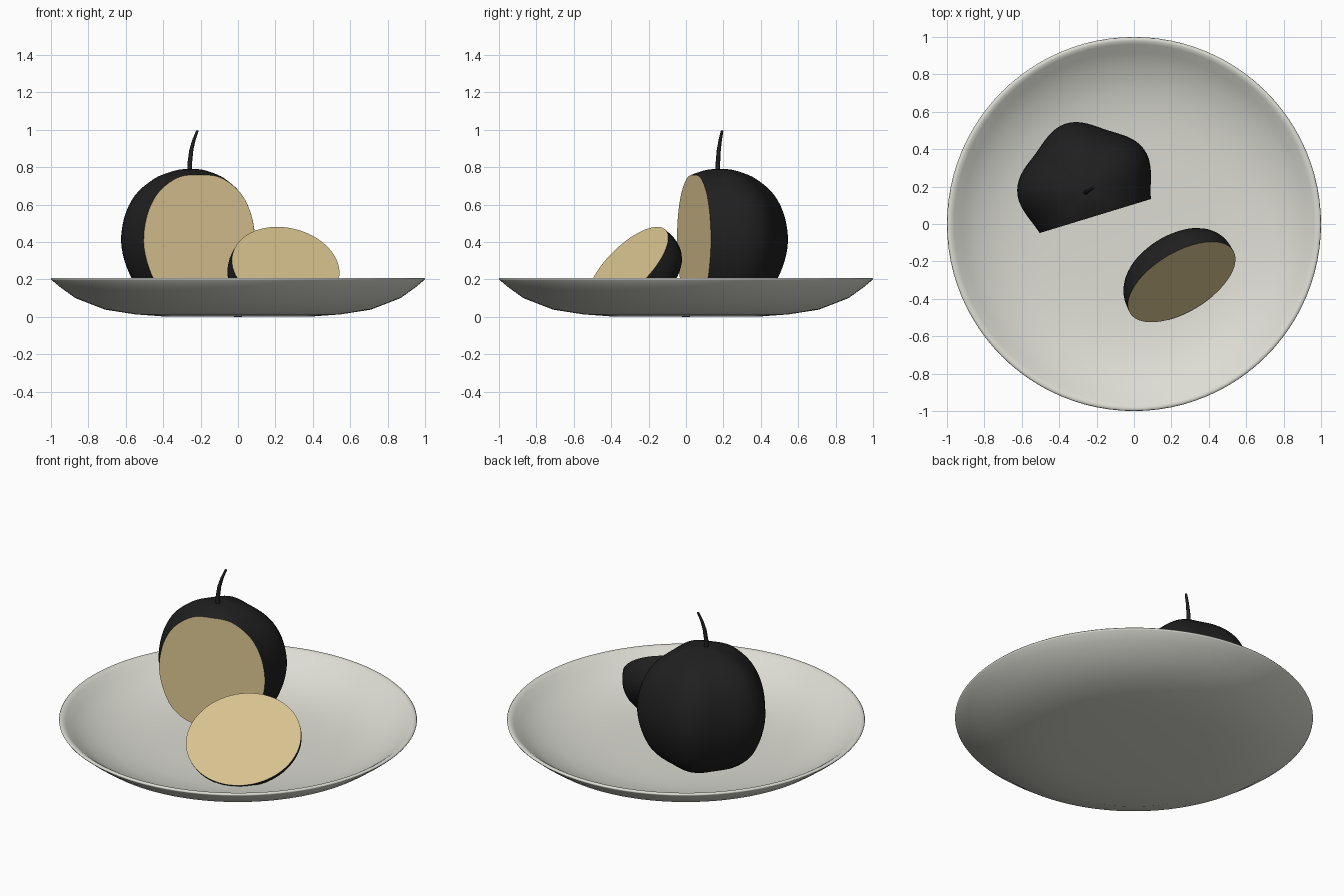
import bpy
import bmesh
from math import sin, cos, pi, radians
from mathutils import Vector

old = bpy.data.objects.get("Cube")
if old:
    bpy.data.objects.remove(old, do_unlink=True)


def material(name, color, rough=0.5):
    m = bpy.data.materials.new(name)
    m.use_nodes = True
    m.diffuse_color = (*color, 1)
    bsdf = m.node_tree.nodes["Principled BSDF"]
    bsdf.inputs["Base Color"].default_value = (*color, 1)
    bsdf.inputs["Roughness"].default_value = rough
    return m


CERAMIC = material("off white ceramic", (0.72, 0.72, 0.66))
SKIN = material("black skin", (0.014, 0.014, 0.014))
FLESH = material("cream flesh", (0.72, 0.57, 0.29))


def smooth_profile(pts, steps=3):
    """Catmull-Rom curve through 2D points."""
    p = [Vector(q) for q in pts]
    p = [p[0]] + p + [p[-1]]
    out = []
    for a, b, c, d in zip(p, p[1:], p[2:], p[3:]):
        for i in range(steps):
            t = i / steps
            out.append(0.5 * (2 * b + (c - a) * t + (2 * a - 5 * b + 4 * c - d) * t * t
                              + (3 * b - a - 3 * c + d) * t ** 3))
    return out + [p[-1]]


def skin_rings(bm, rings):
    """Join closed rings of points; one-point rings become poles."""
    loops = [[bm.verts.new(p) for p in ring] for ring in rings]
    for a, b in zip(loops, loops[1:]):
        n = max(len(a), len(b))
        for i in range(n):
            j = (i + 1) % n
            if len(a) == 1:
                bm.faces.new((a[0], b[i], b[j]))
            elif len(b) == 1:
                bm.faces.new((a[i], b[0], a[j]))
            else:
                bm.faces.new((a[i], b[i], b[j], a[j]))
    return loops


def finish(name, bm, mats, angle=50):
    bmesh.ops.recalc_face_normals(bm, faces=bm.faces[:])
    me = bpy.data.meshes.new(name)
    bm.to_mesh(me)
    bm.free()
    ob = bpy.data.objects.new(name, me)
    bpy.context.scene.collection.objects.link(ob)
    for m in mats:
        me.materials.append(m)
    bpy.ops.object.select_all(action="DESELECT")
    ob.select_set(True)
    bpy.context.view_layer.objects.active = ob
    bpy.ops.object.shade_smooth_by_angle(angle=radians(angle))
    return ob


def lathe(bm, profile, center, segs, lobe=0.0):
    """Revolve (radius, z) points; lobe adds five soft ridges."""
    rings = []
    for r, z in profile:
        if r < 0.001:
            rings.append([(center[0], center[1], z)])
            continue
        ring = []
        for i in range(segs):
            a = 2 * pi * i / segs
            k = r * (1 + lobe * cos(5 * (a - radians(36))))
            ring.append((center[0] + k * cos(a), center[1] + k * sin(a), z))
        rings.append(ring)
    skin_rings(bm, rings)


# Shallow plate with a thin rounded rim
bm = bmesh.new()
lathe(bm, [(0, 0), (0.4, 0.002), (0.55, 0.013), (0.71, 0.038), (0.87, 0.1), (0.95, 0.158),
           (0.995, 0.195), (1, 0.202), (0.995, 0.208), (0.98, 0.208), (0.962, 0.197),
           (0.92, 0.165), (0.84, 0.115), (0.7, 0.065), (0.55, 0.042), (0.4, 0.032), (0, 0.03)],
      (0, 0), 96)
finish("plate", bm, [CERAMIC], 80)

# Whole fruit, with one side cut off by an upright plane
bm = bmesh.new()
profile = smooth_profile([(0, 0.07), (0.08, 0.07), (0.18, 0.095), (0.25, 0.14), (0.3, 0.2),
                          (0.34, 0.3), (0.357, 0.4), (0.348, 0.5), (0.32, 0.59), (0.27, 0.67),
                          (0.19, 0.737), (0.13, 0.766), (0.06, 0.787), (0, 0.79)])
lathe(bm, profile, (-0.25, 0.18), 80, 0.05)
cut_normal = Vector((0.292, -0.956, 0))
cut = bmesh.ops.bisect_plane(bm, geom=bm.verts[:] + bm.edges[:] + bm.faces[:],
                             plane_co=(-0.51, -0.05, 0), plane_no=cut_normal, clear_outer=True)
edges = [e for e in cut["geom_cut"] if isinstance(e, bmesh.types.BMEdge)]
for f in bmesh.ops.contextual_create(bm, geom=edges)["faces"]:
    f.material_index = 1
finish("cut_fruit", bm, [SKIN, FLESH])

# Fallen slice: oval cut face looking up, boxy dome behind it
bm = bmesh.new()
n = Vector((0.37, -0.71, 0.6)).normalized()
u = Vector((0.76, 0.64, 0.13))
u = (u - n * u.dot(n)).normalized()
v = n.cross(u)
center = Vector((0.255, -0.31, 0.268))
rings = []
dome = smooth_profile([(0, 1), (0.06, 0.99), (0.11, 0.94), (0.155, 0.83), (0.185, 0.65),
                       (0.2, 0.4), (0.205, 0)], 2)
for depth, s in dome:
    base = center - n * depth
    if s < 0.001:
        rings.append([base])
        continue
    ring = []
    for i in range(64):
        a = 2 * pi * i / 64
        p = base + u * (0.325 * s * cos(a)) + v * (0.262 * s * sin(a))
        p.z = max(p.z, 0.036)
        ring.append(p)
    rings.append(ring)
loops = skin_rings(bm, rings)
bm.faces.new(loops[0]).material_index = 1
finish("fruit_slice", bm, [SKIN, FLESH])

# Curved, tapering stem
bm = bmesh.new()
path = [(-0.258, 0.17, 0.77, 0.013), (-0.257, 0.171, 0.83, 0.012), (-0.25, 0.175, 0.89, 0.011),
        (-0.236, 0.183, 0.945, 0.009), (-0.217, 0.193, 0.995, 0.007)]
rings = [[(x + r * cos(i * pi / 6), y + r * sin(i * pi / 6), z) for i in range(12)]
         for x, y, z, r in path]
loops = skin_rings(bm, rings)
bm.faces.new(loops[0])
bm.faces.new(loops[-1])
finish("stem", bm, [SKIN])
